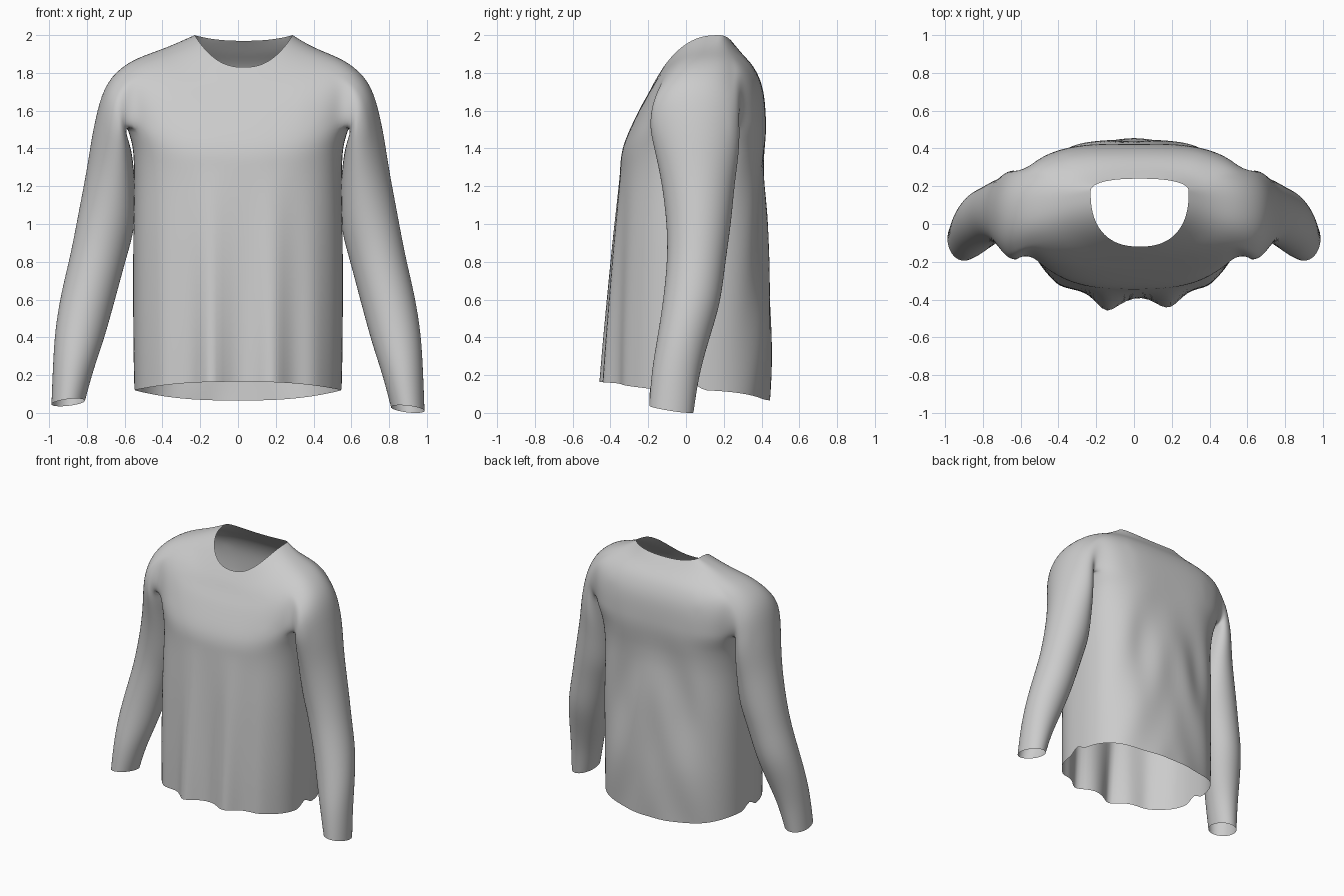
import bpy, bmesh
from math import sin, cos, pi, exp
from mathutils import Vector

if "Cube" in bpy.data.objects:
    bpy.data.objects.remove(bpy.data.objects["Cube"])

N = 72          # vertices round the torso
K = 6           # half width of an armhole, in torso vertices

# Torso rings: side z, front z, back z, half width, front y, back y, side y, roundness, centre x
TORSO = [
    (.12, .165, .065, .55, -.385, .44, .02, 2.6, 0),
    (.45, .45, .45, .555, -.38, .455, .02, 2.6, 0),
    (.90, .90, .90, .555, -.367, .435, .03, 2.6, 0),
    (1.25, 1.23, 1.25, .55, -.352, .412, .04, 2.6, 0),
    (1.42, 1.37, 1.42, .56, -.342, .42, .04, 2.7, 0),
    (1.52, 1.46, 1.52, .59, -.315, .425, .05, 2.8, 0),
    (1.73, 1.60, 1.70, .63, -.25, .41, .06, 2.8, 0),
    (1.85, 1.69, 1.82, .60, -.20, .365, .07, 2.7, 0),
    (1.93, 1.765, 1.91, .40, -.16, .29, .13, 2.4, .01),
    (2.0, 1.83, 1.97, .26, -.12, .24, .17, 2.4, .03),
]
STEPS = [5, 6, 5, 3, 2, 4, 4, 4, 3]

# Sleeve rings: outer x, z, inner x, z, front y, back y
SLEEVE = [
    (.69, 1.79, .60, 1.48, -.195, .285),
    (.74, 1.65, .57, 1.41, -.195, .285),
    (.772, 1.47, .553, 1.30, -.165, .28),
    (.802, 1.28, .543, 1.15, -.13, .258),
    (.845, 1.05, .55, .97, -.105, .238),
    (.887, .83, .594, .80, -.10, .21),
    (.935, .62, .655, .57, -.12, .18),
    (.967, .42, .71, .37, -.15, .12),
    (.98, .22, .765, .20, -.18, .07),
    (.988, .01, .81, .03, -.195, .04),
]


def densify(keys, steps):
    """Insert smoothly blended rings between the key rings."""
    out = []
    for i, n in enumerate(steps):
        a, b = keys[i], keys[i + 1]
        before, after = keys[max(i - 1, 0)], keys[min(i + 2, len(keys) - 1)]
        for t in (k / n for k in range(n)):
            out.append(tuple(
                .5 * (2 * p + (q - o) * t + (2 * o - 5 * p + 4 * q - r) * t * t
                      + (3 * p - o - 3 * q + r) * t ** 3)
                for o, p, q, r in zip(before, a, b, after)))
    return out + [keys[-1]]


def bell(x, centre, width):
    return exp(-((x - centre) / width) ** 2)


def torso_point(ring, j):
    zs, zf, zb, w, yf, yb, ys, n, cx = ring
    a = 2 * pi * j / N
    c, s = cos(a), sin(a)
    if s > 0:
        n += .6 * bell(zs, 1.5, .3)       # fuller shoulder blades
    x = w * abs(c) ** (2 / n) * (1 if c > 0 else -1)
    k = abs(s) ** (2 / n)
    y = ys + k * ((yb if s > 0 else yf) - ys)
    z = zs + s * s * ((zb if s > 0 else zf) - zs)
    # hanging cloth folds, deeper toward the hem
    drop = max(0, 1 - z / 1.3)
    if s < 0:
        y -= drop * k * (.11 * bell(x, -.14, .065) + .09 * bell(x, .18, .07)
                         + .025 * bell(x, -.40, .06) + .025 * bell(x, .40, .06))
    elif z < 1.6:
        y += k * .008 * sin(16 * abs(x) + 7 * z) * min(1, (1.6 - z) * 2)
        y -= k * .02 * bell(abs(x), .25, .09) * bell(z, .85, .35)
    return Vector((x + cx, y, z))


bm = bmesh.new()

# Torso grid
rings = densify(TORSO, STEPS)
grid = [[bm.verts.new(torso_point(r, j)) for j in range(N)] for r in rings]

# Side slits in the hem
for j in (0, N // 2):
    grid[0][j].co.z = .18

lo, hi = sum(STEPS[:5]), sum(STEPS[:7])    # armhole bottom and top rings
for i in range(len(grid) - 1):
    for j in range(N):
        near_side = any((j - c + K) % N < 2 * K for c in (0, N // 2))
        if lo <= i < hi and near_side:
            continue
        j2 = (j + 1) % N
        bm.faces.new((grid[i][j], grid[i][j2], grid[i + 1][j2], grid[i + 1][j]))


# Sleeves grow out of the armhole edges
def add_sleeve(side):
    def at(i, j):
        return grid[i][j % N if side > 0 else (N // 2 - j) % N]
    loop = [at(hi, j) for j in range(-K, K)]
    loop += [at(i, K) for i in range(hi, lo, -1)]
    loop += [at(lo, j) for j in range(K, -K, -1)]
    loop += [at(i, -K) for i in range(lo, hi)]
    m = len(loop)
    prev = loop
    for n, (ox, oz, ix, iz, y0, y1) in enumerate(densify(SLEEVE, [2] * 9)):
        t = n / 18
        lift = .035 * t ** 2 if side < 0 else 0    # one cuff hangs higher
        ring = []
        for q in range(m):
            a = 2 * pi * (q - K) / m
            f = (1 + cos(a)) / 2
            y = (y0 + y1) / 2 + sin(a) * (y1 - y0) / 2
            z = iz + (oz - iz) * f + lift - .018 * sin(a) * t
            x = ix + (ox - ix) * f ** (1 + .4 * max(0, 1 - 2 * t))
            ring.append(bm.verts.new((side * x, y, z)))
        for q in range(m):
            p = (q + 1) % m
            bm.faces.new((prev[q], prev[p], ring[p], ring[q]))
        prev = ring


add_sleeve(1)
add_sleeve(-1)

# Relax the shoulder seams
shoulder = [v for v in bm.verts if v.co.z > 1.52 and abs(v.co.x) > .36]
for _ in range(5):
    bmesh.ops.smooth_vert(bm, verts=shoulder, factor=.5,
                          use_axis_x=True, use_axis_y=True, use_axis_z=True)
bmesh.ops.recalc_face_normals(bm, faces=bm.faces)

mesh = bpy.data.meshes.new("long_sleeve_shirt")
bm.to_mesh(mesh)
bm.free()
shirt = bpy.data.objects.new("long_sleeve_shirt", mesh)
bpy.context.collection.objects.link(shirt)
for p in mesh.polygons:
    p.use_smooth = True
sub = shirt.modifiers.new("smooth_cloth", 'SUBSURF')
sub.levels = sub.render_levels = 1
